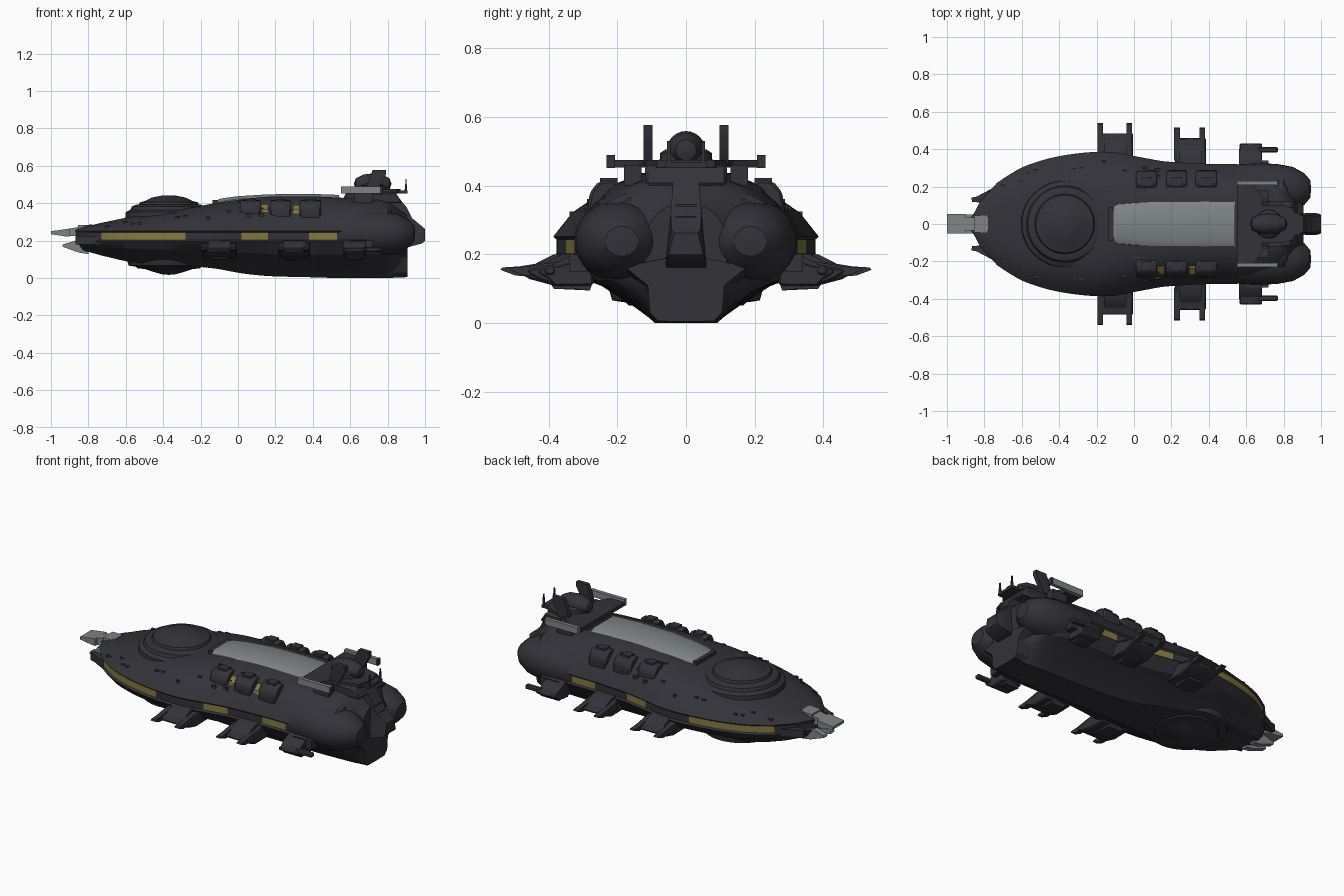
import bpy, bmesh, math, random
from mathutils import Vector

if "Cube" in bpy.data.objects:
    bpy.data.objects.remove(bpy.data.objects["Cube"])

random.seed(4)


def material(name, rgb):
    m = bpy.data.materials.new(name)
    m.diffuse_color = (*rgb, 1)
    m.use_nodes = True
    m.node_tree.nodes["Principled BSDF"].inputs["Base Color"].default_value = m.diffuse_color
    return m


HULL = material("dark_hull", (0.032, 0.032, 0.040))
GREY = material("pale_grey_plating", (0.21, 0.23, 0.23))
GOLD = material("gold_windows", (0.23, 0.19, 0.055))


def skin(name, rings, mat, mirror=False, bevel=0, extra=None):
    """Join closed rings of points into a capped solid."""
    bm = bmesh.new()
    vr = [[bm.verts.new(p) for p in r] for r in rings]
    n = len(vr[0])
    for a, b in zip(vr, vr[1:]):
        for i in range(n):
            j = (i + 1) % n
            bm.faces.new((a[i], a[j], b[j], b[i]))
    bm.faces.new(vr[0])
    bm.faces.new(vr[-1])
    bmesh.ops.recalc_face_normals(bm, faces=bm.faces)
    me = bpy.data.meshes.new(name)
    bm.to_mesh(me)
    bm.free()
    me.materials.append(mat)
    if extra:
        me.materials.append(extra)
    ob = bpy.data.objects.new(name, me)
    bpy.context.collection.objects.link(ob)
    if bevel:
        b = ob.modifiers.new("bevel", 'BEVEL')
        b.width, b.segments, b.limit_method = bevel, 1, 'ANGLE'
    if mirror:
        m = ob.modifiers.new("mirror", 'MIRROR')
        m.use_axis = (False, True, False)
    return ob


def prism(name, pts, lo, hi, plane, mat=HULL, mirror=False, bevel=0):
    """Extrude a 2D outline across the remaining axis."""
    put = {'yz': lambda u, v, w: (w, u, v),
           'xz': lambda u, v, w: (u, w, v),
           'xy': lambda u, v, w: (u, v, w)}[plane]
    return skin(name, [[put(u, v, w) for u, v in pts] for w in (lo, hi)], mat, mirror, bevel)


def box(name, x, y, z, mat=HULL, mirror=False, bevel=0):
    pts = [(x[0], y[0]), (x[1], y[0]), (x[1], y[1]), (x[0], y[1])]
    return prism(name, pts, z[0], z[1], 'xy', mat, mirror, bevel)


def lathe(name, prof, loc, axis='z', squash=1, mat=HULL, mirror=False, n=48):
    """Revolve (radius, height) pairs around z or x."""
    rings = []
    for r, h in prof:
        ring = []
        for i in range(n):
            t = math.tau * i / n
            c, s = r * math.cos(t), r * math.sin(t) * squash
            ring.append(Vector((c, s, h) if axis == 'z' else (h, c, s)) + Vector(loc))
        rings.append(ring)
    return skin(name, rings, mat, mirror)


def both_sides(x, half):
    """Full closed section from a half section running top centre to bottom centre."""
    return [(x, y, z) for y, z in half] + [(x, -y, z) for y, z in half[-2:0:-1]]


# ---- main hull: stations of x, half width, top flat, top z, keel flat, keel z
stations = [
    (-.87, .04, .01, .262, .02, .17), (-.82, .125, .04, .275, .06, .145),
    (-.73, .222, .08, .295, .11, .12), (-.6, .302, .12, .322, .15, .09),
    (-.45, .352, .16, .345, .18, .075), (-.28, .38, .18, .37, .18, .065),
    (-.12, .385, .16, .40, .15, .05), (.02, .36, .14, .42, .12, .025),
    (.16, .335, .13, .434, .10, .01), (.38, .322, .13, .436, .09, .004),
    (.53, .32, .13, .43, .09, 0), (.7, .31, .12, .42, .085, 0),
    (.8, .26, .10, .41, .08, 0), (.9, .12, .05, .34, .075, .004)]


def hull_half(s):
    x, w, a, zt, k, zb = s
    u, d = zt - .25, .195 - zb
    return [(0, zt), (a, zt), (a + (w - a) * .42, .25 + u * .82), (a + (w - a) * .76, .25 + u * .48),
            (w, .252), (w - .01, .243), (w - .01, .203), (w, .195),
            (k + (w - k) * .8, .195 - d * .36), (k + (w - k) * .42, .195 - d * .57), (k, zb), (0, zb)]


def smooth_rows(rows, steps=4):
    out = []
    for i in range(len(rows) - 1):
        p0, p1, p2, p3 = (rows[max(0, min(len(rows) - 1, i + j))] for j in (-1, 0, 1, 2))
        for k in range(steps):
            t = k / steps
            row = [b + .5 * t * (c - a + t * (2 * a - 5 * b + 4 * c - d + t * (3 * (b - c) + d - a)))
                   for a, b, c, d in zip(p0, p1, p2, p3)]
            row[0] = p1[0] + (p2[0] - p1[0]) * t
            row[5] = max(0, row[5])
            out.append(row)
    return out + [rows[-1]]


rows = smooth_rows(stations)
hull = skin("main_hull", [both_sides(s[0], hull_half(s)) for s in rows], HULL, extra=GOLD)
# lit window strips in the recessed side band
for f in hull.data.polygons:
    c = f.center
    if .215 < c.z < .232 and abs(c.y) > .1 and any(a < c.x < b for a, b in ((-.73, -.28), (.02, .16), (.38, .53))):
        f.material_index = 1

# ---- saucer turrets above and below the bow
lathe("upper_saucer", [(.235, .30), (.23, .352), (.205, .364), (.198, .382), (.172, .392), (.16, .392), (.154, .405),
                       (.125, .412), (.09, .43), (.035, .441), (.002, .442)], (-.37, 0, 0))
lathe("lower_saucer", [(.23, .12), (.215, .066), (.175, .06), (.168, .052), (.125, .047), (.08, .032),
                       (.03, .018), (.002, .017)], (-.37, 0, 0))

# ---- pale dorsal deck
deck = [(-.12, .085, .413), (-.09, .105, .425), (.0, .112, .437), (.16, .122, .447), (.38, .122, .45), (.54, .12, .444)]
skin("dorsal_deck", [both_sides(x, [(0, z), (w * .75, z), (w, z - .015), (w + .012, z - .05), (0, z - .05)])
                     for x, w, z in deck], GREY)
box("deck_front_frame", (-.135, -.11), (-.09, .09), (.37, .417))

# ---- dorsal side pods, with windows between them
pod = [(.17, .36), (.185, .40), (.215, .418), (.255, .412), (.28, .38), (.287, .33), (.275, .30), (.2, .30)]
for x in (.01, .17, .33):
    prism("side_pod", pod, x, x + .113, 'yz', mirror=True, bevel=.008)
    box("pod_cap", (x + .03, x + .085), (.2, .25), (.40, .422), mirror=True)
for x in (.125, .293):
    prism("pod_gap_window", [(-.19, .39), (-.235, .39), (-.268, .365), (-.276, .325), (-.2, .325)],
          x, x + .036, 'yz', GOLD)
box("pod_rail", (0, .45), (.16, .185), (.38, .41), mirror=True)

# ---- side wings with docking prongs
for x0, x1, tip in ((-.2, 0, .485), (.21, .39, .46), (.555, .69, .43)):
    m = (x0 + x1) / 2
    prism("side_wing", [(.27, .11), (.38, .108), (tip - .03, .128), (tip, .145), (tip, .158),
                        (tip - .06, .168), (tip - .1, .18), (.33, .19), (.27, .195)],
          x0 + .01, x1 - .005, 'yz', mirror=True, bevel=.006)
    prism("wing_top_block", [(.30, .17), (tip - .03, .155), (tip - .05, .175), (tip - .1, .2), (.30, .205)],
          m - .06, m + .06, 'yz', mirror=True)
    prism("wing_lower_strut", [(.26, .15), (tip - .08, .13), (tip - .1, .1), (.28, .095)],
          m - .045, m + .045, 'yz', mirror=True)
    if x0 < .5:
        for xp in (x0 + .02, x1 - .025):
            prism("wing_prong", [(tip - .12, .135), (tip + .01, .138), (tip + .055, .155),
                                 (tip + .05, .162), (tip, .165), (tip - .12, .185)],
                  xp - .015, xp + .015, 'yz', mirror=True)
    else:
        box("rear_wing_prong", (.66, .77), (.382, .412), (.14, .165), mirror=True, bevel=.006)
        box("rear_wing_brace", (.6, .72), (.29, .34), (.15, .2), mirror=True)

# ---- engine pods, tail spine and keel block
lathe("engine_pod", [(.06, .40), (.105, .47), (.132, .56), (.138, .68), (.133, .77), (.118, .85),
                     (.085, .91), (.048, .942), (.002, .947)], (0, .187, .238), 'x', .9, mirror=True, n=32)
prism("engine_upper_fairing", [(.09, .30), (.11, .38), (.17, .385), (.23, .35), (.27, .29)],
      .5, .82, 'yz', mirror=True, bevel=.02)
spine = [(.7, .035, .44, .17), (.85, .036, .44, .17), (.9, .04, .38, .16), (.93, .045, .32, .17),
         (.985, .042, .275, .185), (1.0, .035, .262, .2)]
skin("tail_spine", [both_sides(x, [(0, a), (w, a), (w + .015, b), (0, b)]) for x, w, a, b in spine], HULL)
for x, z in ((.895, .36), (.915, .325), (.94, .29)):
    box("spine_step", (x - .04, x + .005), (-.03, .03), (z, z + .02))
skin("keel_block", [both_sides(x, [(0, .2), (w, .165), (w * .62, .11), (.105, .03), (.08, .006), (0, .004)])
                    for x, w in ((.55, .26), (.8, .24), (.905, .18))], HULL)

# ---- command bridge
prism("bridge_neck", [(.55, .40), (.58, .46), (.84, .46), (.88, .40)], -.12, .12, 'xz', bevel=.01)
half = [(.55, .215), (.64, .21), (.69, .14), (.76, .11), (.85, .085), (.87, .03)]
prism("bridge_platform", half + [(x, -y) for x, y in half[::-1]], .453, .475, 'xy')
box("bridge_side_plate", (.55, .765), (.208, .23), (.452, .49), GREY, True)
box("side_plate_cap", (.76, .772), (.206, .232), (.452, .49), HULL, True)
lathe("bridge_collar", [(.078, .46), (.075, .495), (.06, .505)], (.72, 0, 0), n=24)
lathe("bridge_dome", [(.002, -.1), (.03, -.09), (.05, -.05), (.056, 0), (.05, .05), (.03, .09), (.002, .1)],
      (.72, 0, .503), 'x', n=24)
box("bridge_visor", (.68, .79), (-.03, .03), (.48, .545), bevel=.01)
prism("bridge_horn", [(.68, .46), (.74, .46), (.79, .55), (.79, .576), (.72, .576), (.7, .53)],
      .098, .124, 'xz', mirror=True)
box("bridge_strut", (.62, .72), (.13, .18), (.40, .46), mirror=True)
box("tail_plate", (.8, .905), (-.06, .06), (.452, .468))
prism("antenna", [(.89, .46), (.905, .46), (.9, .53), (.897, .53)], .045, .055, 'xz', mirror=True)

# ---- bow prow and prongs
prism("upper_prow", [(-1, .234), (-1, .25), (-.9, .264), (-.9, .222), (-.92, .222)], -.052, .054, 'xz', GREY)
prism("prow_neck", [(-.91, .225), (-.91, .262), (-.84, .275), (-.78, .288), (-.78, .22)], -.036, .036, 'xz', GREY)
box("prow_block", (-.855, -.785), (-.045, .045), (.22, .282), GREY)
prism("lower_prow", [(-.94, .168), (-.935, .18), (-.85, .205), (-.8, .2), (-.8, .128), (-.85, .135)],
      .015, .05, 'xz', GREY, True)
prism("bow_prong", [(-.865, .118), (-.87, .14), (-.84, .147), (-.74, .2), (-.74, .11)], .18, .225, 'xy', mirror=True)

# ---- small hull fittings sitting on the upper slope
for i in range(12):
    s = rows[random.randint(8, 40)]
    h = hull_half(s)
    a, b = h[random.choice((2, 3))], h[3]
    y, z = (a[0] + b[0]) / 2, (a[1] + b[1]) / 2
    l = random.uniform(.008, .016)
    box("hull_fitting", (s[0] - l, s[0] + l), (y - .006, y + .006), (z - .02, z + .006), mirror=True)

# ---- smooth shading with sharp edges kept
for ob in bpy.data.objects:
    ob.select_set(True)
bpy.context.view_layer.objects.active = hull
bpy.ops.object.shade_smooth_by_angle(angle=math.radians(30))
